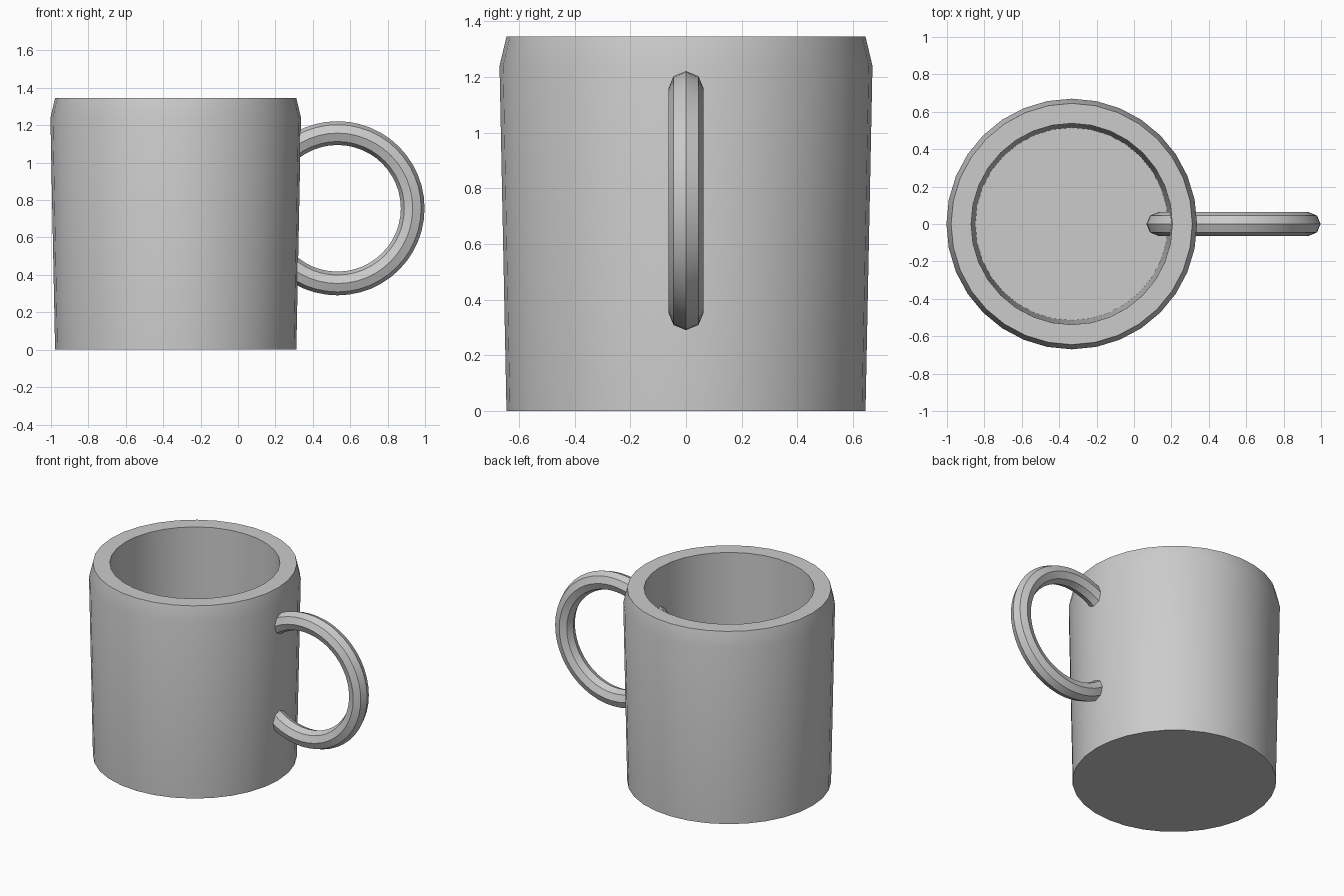
import bpy, bmesh, math

if "Cube" in bpy.data.objects:
    bpy.data.objects.remove(bpy.data.objects["Cube"])

grey = bpy.data.materials.new("mug grey")
grey.diffuse_color = (0.6, 0.6, 0.6, 1)
grey.use_nodes = True
grey.node_tree.nodes["Principled BSDF"].inputs["Base Color"].default_value = grey.diffuse_color


def finish(obj):
    obj.data.materials.append(grey)
    bpy.ops.object.select_all(action='DESELECT')
    obj.select_set(True)
    bpy.context.view_layer.objects.active = obj
    bpy.ops.object.shade_smooth_by_angle(angle=math.radians(30))


def lathe(name, profile, sides, x):
    """Revolve (radius, z) points around z and cap both ends."""
    bm = bmesh.new()
    rings = [[bm.verts.new((r * math.cos(2 * math.pi * i / sides),
                            r * math.sin(2 * math.pi * i / sides), z))
              for i in range(sides)] for r, z in profile]
    for a, b in zip(rings, rings[1:]):
        for i in range(sides):
            j = (i + 1) % sides
            bm.faces.new((a[i], a[j], b[j], b[i]))
    bm.faces.new(rings[0][::-1])
    bm.faces.new(rings[-1])
    mesh = bpy.data.meshes.new(name)
    bm.to_mesh(mesh)
    bm.free()
    obj = bpy.data.objects.new(name, mesh)
    obj.location.x = x
    bpy.context.collection.objects.link(obj)
    finish(obj)
    return obj


# Hollow cup: outer wall, tapered lip, inner wall and floor
lathe("cup_body", [(0.645, 0), (0.67, 1.24), (0.645, 1.345),
                   (0.538, 1.345), (0.515, 0.12)], 32, -0.333)

# Ring handle, its inner side passing through the cup wall
bpy.ops.mesh.primitive_torus_add(major_radius=0.402, minor_radius=0.0635,
                                 major_segments=48, minor_segments=8,
                                 location=(0.532, 0, 0.756),
                                 rotation=(math.pi / 2, 0, 0))
handle = bpy.context.object
handle.name = "handle"
finish(handle)
# Round the coarse tube softly
handle.data.shade_smooth()
